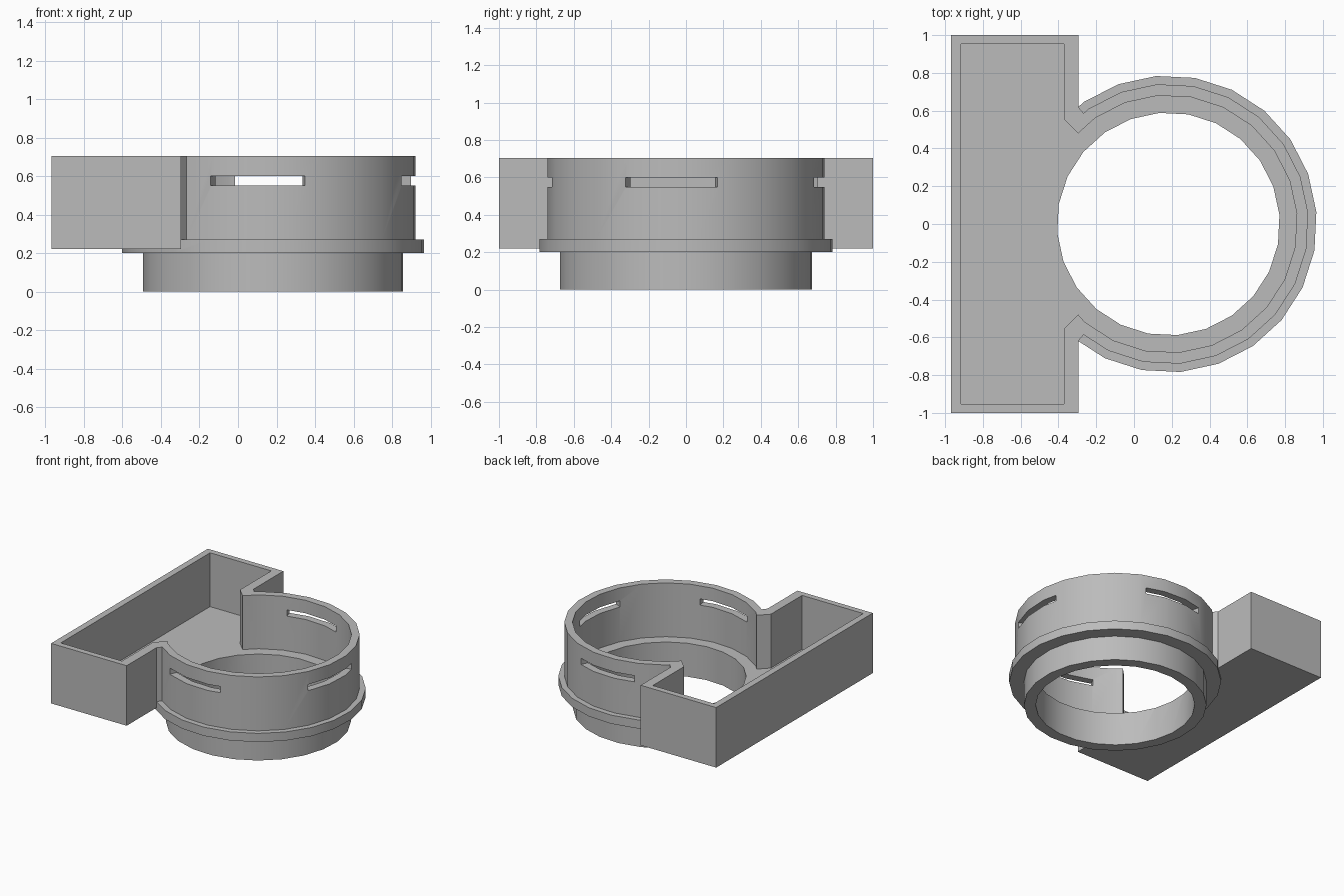
import bpy
import bmesh
from math import cos, sin, radians

if "Cube" in bpy.data.objects:
    bpy.data.objects.remove(bpy.data.objects["Cube"], do_unlink=True)

CX = 0.182               # ring axis
FLOOR, TOP = 0.27, 0.705

grey = bpy.data.materials.new("plain grey")
grey.use_nodes = True
colour = (0.5, 0.5, 0.5, 1)
grey.diffuse_color = colour
grey.node_tree.nodes["Principled BSDF"].inputs["Base Color"].default_value = colour


def prism(name, outline, z0, z1):
    """Upright solid from a plan outline."""
    bm = bmesh.new()
    face = bm.faces.new([bm.verts.new((x, y, z0)) for x, y in outline])
    new = bmesh.ops.extrude_face_region(bm, geom=[face])["geom"]
    bmesh.ops.translate(bm, vec=(0, 0, z1 - z0),
                        verts=[v for v in new if isinstance(v, bmesh.types.BMVert)])
    bmesh.ops.recalc_face_normals(bm, faces=bm.faces)
    mesh = bpy.data.meshes.new(name)
    bm.to_mesh(mesh)
    bm.free()
    mesh.materials.append(grey)
    ob = bpy.data.objects.new(name, mesh)
    bpy.context.collection.objects.link(ob)
    return ob


def rect(x0, x1, y):
    return [(x0, -y), (x1, -y), (x1, y), (x0, y)]


def polar(r, angle):
    return (CX + r * cos(radians(angle)), r * sin(radians(angle)))


def disc(r):
    return [polar(r, 4.7 + 15 * i) for i in range(24)]


def mirrored(half):
    return half + [(x, -y) for x, y in reversed(half)]


# Outer solids: tray, flange, lower collar, upper ring and the neck between
body = prism("tray_and_ring_housing", rect(-0.97, -0.295, 1), 0.22, TOP)
solids = [
    prism("upper_ring", disc(0.742), 0.25, TOP),
    prism("neck", mirrored([(-0.33, 0.62), (-0.295, 0.62), (-0.268, 0.587)]), 0.25, TOP),
    prism("flange", disc(0.786), 0.2, FLOOR),
    prism("lower_collar", disc(0.677), 0, 0.24),
]

# Hollows: tray cavity, neck opening, ring interior, bore and three slots
hollows = [
    prism("tray_cavity", rect(-0.917, -0.37, 0.953), FLOOR, 0.9),
    prism("neck_opening", mirrored([(-0.4, 0.555), (-0.37, 0.555), (-0.295, 0.48),
                                    (-0.2, 0.4)]), FLOOR, 0.9),
    prism("ring_interior", disc(0.682), FLOOR, 0.9),
    prism("bore", disc(0.59), -0.1, 0.5),
]
for heading in (-6.3, -96.5, 87.5):
    ends = (heading - 19.5, heading + 19.5)
    wedge = [polar(0.6, ends[0]), polar(0.9, ends[0]),
             polar(0.9, ends[1]), polar(0.6, ends[1])]
    hollows.append(prism("slot", wedge, 0.55, 0.6))

# Combine into one clean shell
bpy.ops.object.select_all(action="DESELECT")
bpy.context.view_layer.objects.active = body
body.select_set(True)
for operation, parts in (("UNION", solids), ("DIFFERENCE", hollows)):
    for part in parts:
        mod = body.modifiers.new("combine", "BOOLEAN")
        mod.operation = operation
        mod.solver = "EXACT"
        mod.object = part
        bpy.ops.object.modifier_apply(modifier=mod.name)
        bpy.data.objects.remove(part, do_unlink=True)

bpy.ops.object.shade_smooth_by_angle(angle=radians(25))
